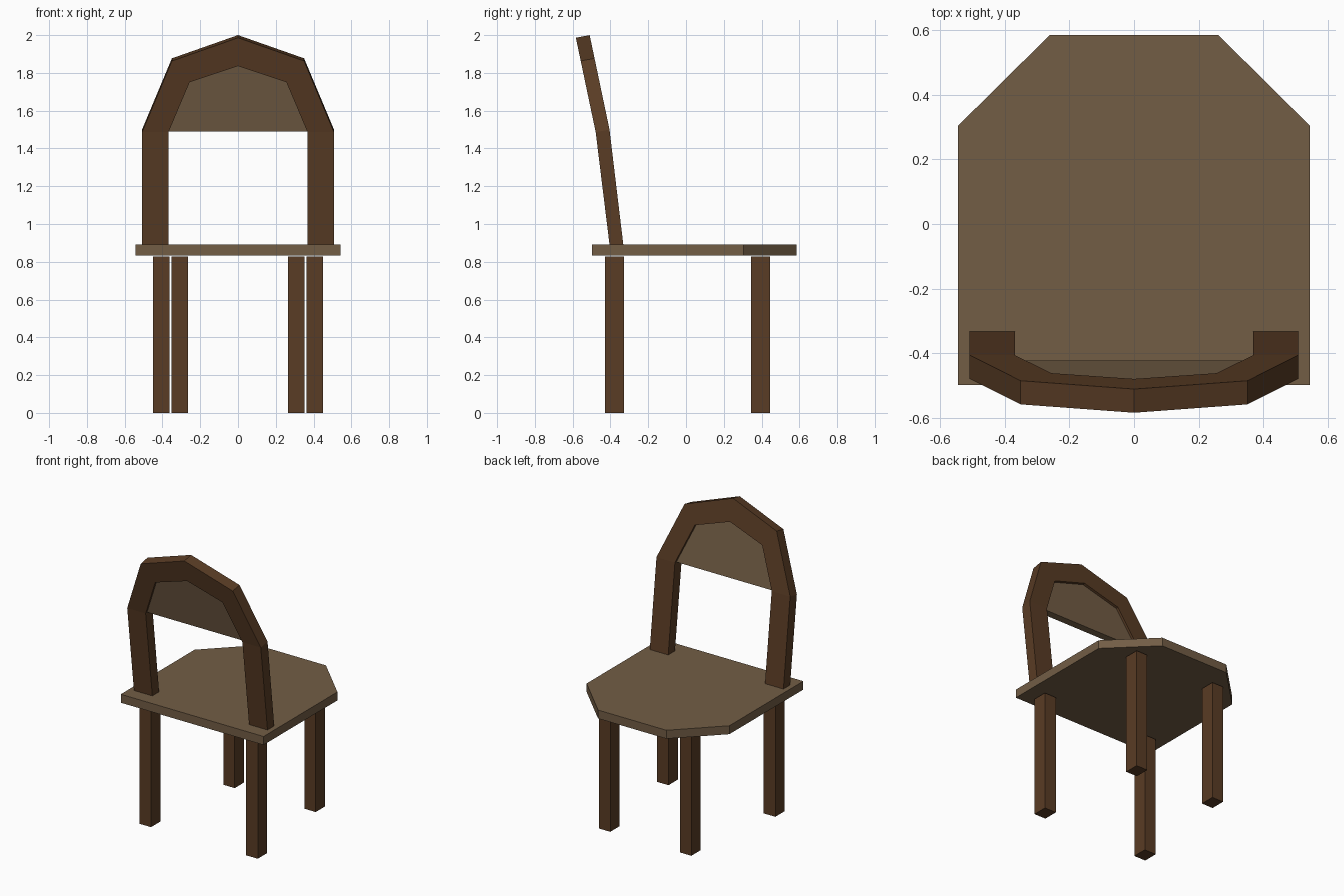
import bpy
import bmesh

if "Cube" in bpy.data.objects:
    bpy.data.objects.remove(bpy.data.objects["Cube"])


def material(name, rgb):
    mat = bpy.data.materials.new(name)
    mat.diffuse_color = (*rgb, 1)
    mat.use_nodes = True
    mat.node_tree.nodes["Principled BSDF"].inputs["Base Color"].default_value = mat.diffuse_color
    return mat


WOOD = material("dark_wood", (0.10, 0.045, 0.018))
PALE = material("pale_wood", (0.17, 0.11, 0.06))


def prism(name, start, end, mat):
    """Solid between two matching outlines."""
    bm = bmesh.new()
    a = [bm.verts.new(p) for p in start]
    b = [bm.verts.new(p) for p in end]
    n = len(a)
    bm.faces.new(a)
    bm.faces.new(b[::-1])
    for i in range(n):
        j = (i + 1) % n
        bm.faces.new((a[i], b[i], b[j], a[j]))
    bmesh.ops.recalc_face_normals(bm, faces=bm.faces)
    mesh = bpy.data.meshes.new(name)
    bm.to_mesh(mesh)
    bm.free()
    mesh.materials.append(mat)
    obj = bpy.data.objects.new(name, mesh)
    bpy.context.collection.objects.link(obj)
    return obj


def slab(name, outline, z0, z1, mat):
    return prism(name, [(x, y, z0) for x, y in outline],
                 [(x, y, z1) for x, y in outline], mat)


# Seat: rectangle with two cut corners
SEAT_TOP = 0.892
seat = [(0.543, -0.498), (0.543, 0.304), (0.26, 0.584)]
slab("seat", seat + [(-x, y) for x, y in reversed(seat)], 0.834, SEAT_TOP, PALE)

# Legs: one pair set closer together than the other
for name, x0, x1, y0, y1 in (("wide_leg", 0.362, 0.45, -0.428, -0.327),
                             ("narrow_leg", 0.265, 0.351, 0.343, 0.444)):
    for side, s in (("right", 1), ("left", -1)):
        slab(f"{name}_{side}",
             [(s * x0, y0), (s * x1, y0), (s * x1, y1), (s * x0, y1)],
             0, 0.827, WOOD)

# Backrest outline, right half from the seat up to the peak
BEND = 1.5
OUTER = [(0.508, SEAT_TOP), (0.508, BEND), (0.35, 1.877), (0, 2.0)]
INNER = [(0.368, SEAT_TOP), (0.368, BEND), (0.256, 1.765), (0, 1.85)]
THICK = 0.073


def lean(x, z, depth=0):
    """Place an outline point on the bent backrest, depth behind its inner face."""
    if z >= BEND:
        t = depth / THICK
        return (x, -0.405 - 0.21 * (z - BEND) - depth, z - 0.014 * t)
    return (x, -0.332 - 0.12 * (z - SEAT_TOP) - depth, z)


def mirrored(half):
    return half + [(-x, z) for x, z in half[-2::-1]]


# Arched frame: rectangular section swept along the arch
bm = bmesh.new()
rings = []
for o, i in zip(mirrored(OUTER), mirrored(INNER)):
    rings.append([bm.verts.new(p) for p in
                  (lean(*o), lean(*i), lean(*i, THICK), lean(*o, THICK))])
for a, b in zip(rings, rings[1:]):
    for k in range(4):
        m = (k + 1) % 4
        bm.faces.new((a[k], a[m], b[m], b[k]))
bm.faces.new(rings[0])
bm.faces.new(rings[-1])
bmesh.ops.recalc_face_normals(bm, faces=bm.faces)
mesh = bpy.data.meshes.new("backrest_frame")
bm.to_mesh(mesh)
bm.free()
mesh.materials.append(WOOD)
bpy.context.collection.objects.link(bpy.data.objects.new("backrest_frame", mesh))

# Panel recessed inside the top of the arch
panel = mirrored(INNER[1:])
prism("backrest_panel", [lean(x, z, 0.016) for x, z in panel],
      [lean(x, z, 0.057) for x, z in panel], PALE)
